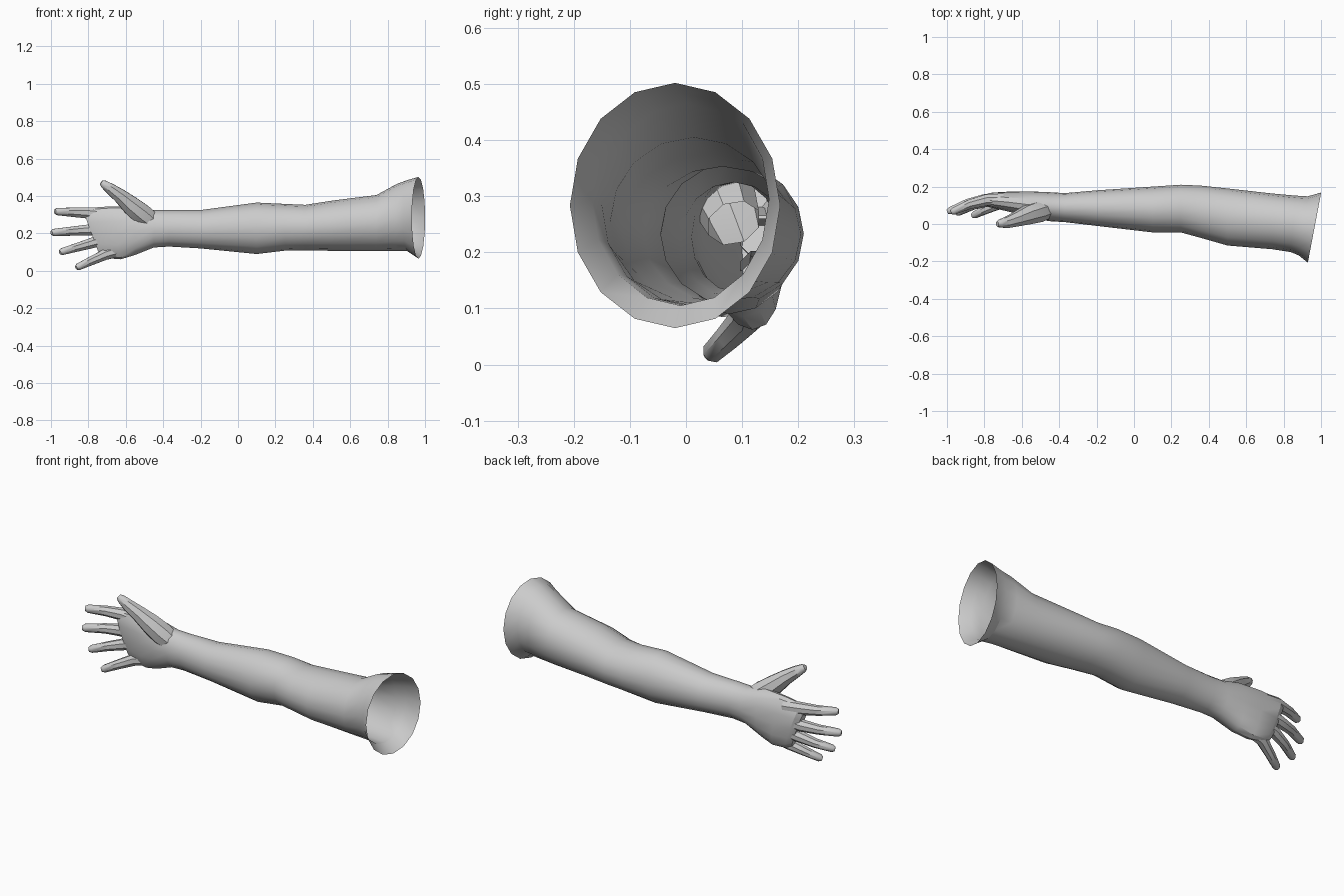
import bpy
import bmesh
import math
from mathutils import Vector

cube = bpy.data.objects.get("Cube")
if cube:
    bpy.data.objects.remove(cube, do_unlink=True)

grey = bpy.data.materials.new("plain_grey")
grey.use_nodes = True
COLOUR = (0.6, 0.6, 0.6, 1.0)
grey.diffuse_color = COLOUR
grey.node_tree.nodes["Principled BSDF"].inputs["Base Color"].default_value = COLOUR


def loft(name, rings, cap_start, cap_end, angle):
    """Skin a list of equal rings of points into one tube."""
    bm = bmesh.new()
    loops = [[bm.verts.new(p) for p in ring] for ring in rings]
    n = len(loops[0])
    for a, b in zip(loops, loops[1:]):
        for i in range(n):
            j = (i + 1) % n
            bm.faces.new((a[i], a[j], b[j], b[i]))
    if cap_start:
        bm.faces.new(loops[0][::-1])
    if cap_end:
        bm.faces.new(loops[-1])
    bmesh.ops.recalc_face_normals(bm, faces=bm.faces)
    mesh = bpy.data.meshes.new(name)
    bm.to_mesh(mesh)
    bm.free()
    mesh.materials.append(grey)
    obj = bpy.data.objects.new(name, mesh)
    bpy.context.collection.objects.link(obj)
    bpy.ops.object.select_all(action='DESELECT')
    obj.select_set(True)
    bpy.context.view_layer.objects.active = obj
    bpy.ops.object.shade_smooth_by_angle(angle=math.radians(angle))
    return obj


def section(x, y0, y1, z0, z1, lean_z=0.0, lean_y=0.0, power=1.0, n=16):
    """Oval cross-section across the arm, optionally leaning along x."""
    yc, zc, ry, rz = (y0 + y1) / 2, (z0 + z1) / 2, (y1 - y0) / 2, (z1 - z0) / 2
    ring = []
    for i in range(n):
        t = math.tau * i / n
        c, s = math.cos(t), math.sin(t)
        dy = math.copysign(abs(s) ** power, s) * ry
        dz = math.copysign(abs(c) ** power, c) * rz
        ring.append((x + lean_z * dz + lean_y * dy, yc + dy, zc + dz))
    return ring


def digit(name, path, n=8):
    """Tapered tube along (x, y, z, radius) points with a blunt tip."""
    pts = [Vector(p[:3]) for p in path]
    rad = [p[3] for p in path]
    # rounded end
    end = (pts[-1] - pts[-2]).normalized()
    pts.append(pts[-1] + end * rad[-1] * 0.7)
    rad.append(rad[-1] * 0.6)
    rings = []
    for i, (p, r) in enumerate(zip(pts, rad)):
        t = (pts[min(i + 1, len(pts) - 1)] - pts[max(i - 1, 0)]).normalized()
        side = t.cross(Vector((0, 1, 0))).normalized()
        up = side.cross(t)
        rings.append([p + (side * math.cos(a) + up * math.sin(a)) * r
                      for a in (math.tau * (k + 0.5) / n for k in range(n))])
    return loft(name, rings, False, True, 40)


# Arm from the closed knuckles to the open, flared shoulder
arm = [
    section(-0.785, 0.100, 0.150, 0.085, 0.325, -0.37, power=0.85),
    section(-0.755, 0.088, 0.168, 0.068, 0.336, -0.37, power=0.85),
    section(-0.655, 0.062, 0.174, 0.062, 0.345, -0.20, power=0.85),
    section(-0.550, 0.030, 0.174, 0.085, 0.345, power=0.9),
    section(-0.450, 0.015, 0.170, 0.125, 0.325),
    section(-0.370, 0.010, 0.165, 0.130, 0.325),
    section(-0.200, -0.010, 0.180, 0.120, 0.325),
    section(0.100, -0.045, 0.200, 0.090, 0.365),
    section(0.250, -0.045, 0.210, 0.108, 0.358),
    section(0.360, -0.075, 0.205, 0.110, 0.353),
    section(0.500, -0.115, 0.190, 0.107, 0.375),
    section(0.740, -0.135, 0.163, 0.105, 0.405),
    section(0.850, -0.150, 0.152, 0.105, 0.465, 0.0, 0.08),
    section(0.905, -0.168, 0.148, 0.105, 0.485, 0.0, 0.15),
    section(0.965, -0.207, 0.168, 0.065, 0.502, 0.0, 0.19),
]
loft("arm_and_palm", arm, True, False, 30)

# Fingers
digit("index_finger", [(-0.70, 0.13, 0.298, 0.036), (-0.79, 0.128, 0.309, 0.033),
                       (-0.88, 0.105, 0.313, 0.027), (-0.965, 0.068, 0.317, 0.021)])
digit("middle_finger", [(-0.70, 0.13, 0.227, 0.036), (-0.80, 0.130, 0.218, 0.032),
                        (-0.89, 0.110, 0.212, 0.026), (-0.984, 0.070, 0.205, 0.021)])
digit("ring_finger", [(-0.68, 0.13, 0.170, 0.036), (-0.77, 0.125, 0.152, 0.031),
                      (-0.86, 0.100, 0.126, 0.025), (-0.94, 0.062, 0.103, 0.020)])
digit("little_finger", [(-0.62, 0.12, 0.115, 0.038), (-0.71, 0.112, 0.087, 0.031),
                        (-0.79, 0.078, 0.051, 0.025), (-0.853, 0.048, 0.022, 0.020)])

# Thumb with its fleshy base
digit("thumb", [(-0.45, 0.085, 0.252, 0.050), (-0.51, 0.066, 0.300, 0.060),
                (-0.57, 0.048, 0.348, 0.054), (-0.63, 0.025, 0.400, 0.041),
                (-0.68, 0.008, 0.437, 0.032), (-0.718, 0.002, 0.464, 0.023)])
